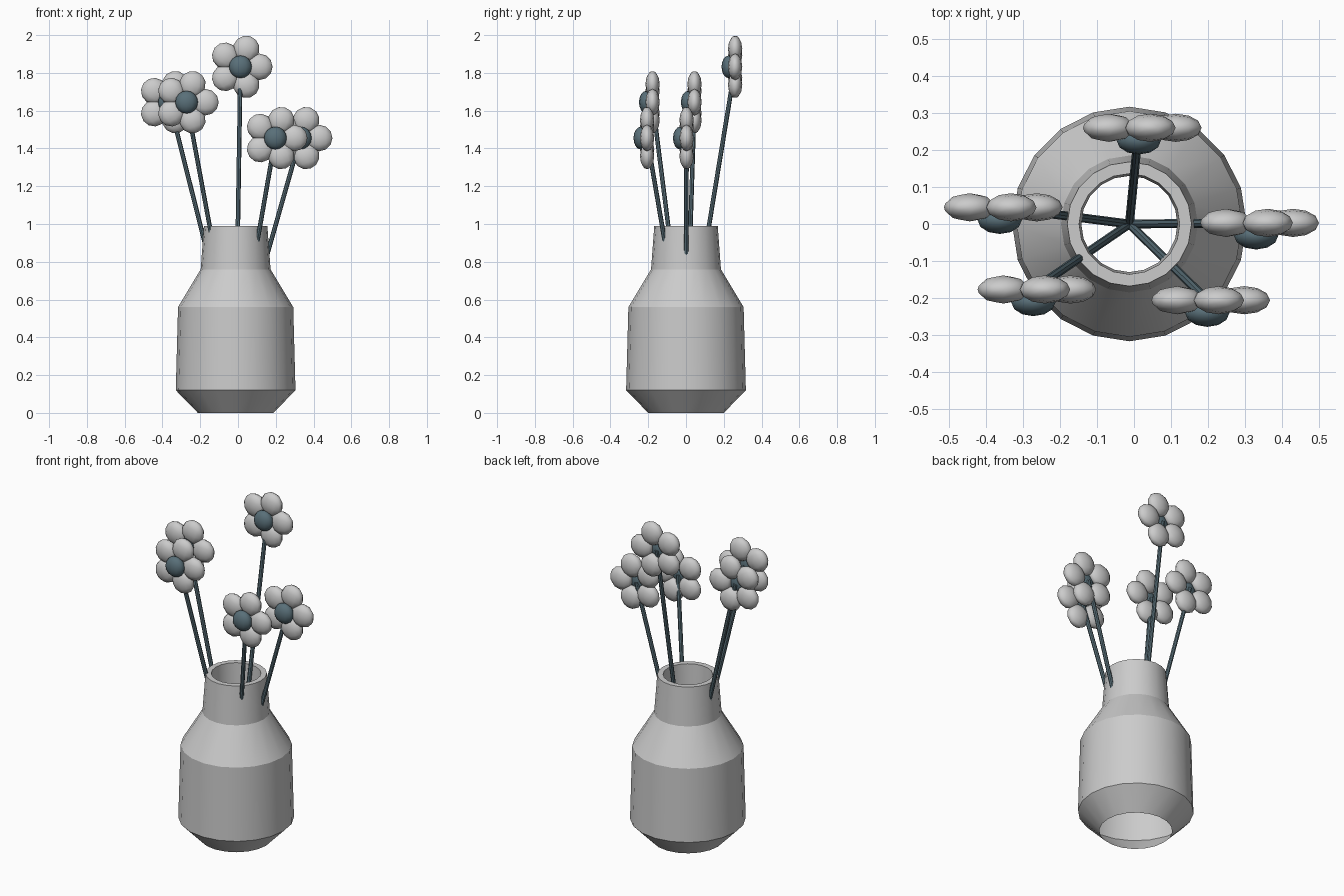
import bpy, bmesh, math
from mathutils import Matrix, Vector

if "Cube" in bpy.data.objects:
    bpy.data.objects.remove(bpy.data.objects["Cube"])

CX = -0.0125
slate = bpy.data.materials.new("slate")
slate.diffuse_color = (0.10, 0.16, 0.19, 1)
slate.use_nodes = True
slate.node_tree.nodes["Principled BSDF"].inputs["Base Color"].default_value = slate.diffuse_color


def make(name, bm, mat=None, angle=None):
    me = bpy.data.meshes.new(name)
    bm.to_mesh(me)
    bm.free()
    ob = bpy.data.objects.new(name, me)
    bpy.context.collection.objects.link(ob)
    if mat:
        me.materials.append(mat)
    for p in me.polygons:
        p.use_smooth = True
    if angle:
        bpy.ops.object.select_all(action='DESELECT')
        bpy.context.view_layer.objects.active = ob
        ob.select_set(True)
        bpy.ops.object.shade_smooth_by_angle(angle=math.radians(angle))
    return ob


def lathe(name, profile, sides):
    bm = bmesh.new()
    rings = []
    for r, z in profile:
        rings.append([bm.verts.new((CX + r * math.cos(2 * math.pi * i / sides),
                                    r * math.sin(2 * math.pi * i / sides), z))
                      for i in range(sides)])
    for a, b in zip(rings, rings[1:]):
        for i in range(sides):
            j = (i + 1) % sides
            bm.faces.new((a[i], a[j], b[j], b[i]))
    return make(name, bm, angle=25)


# vase: open at the bottom, thick rim turning into the neck
lathe("vase", [(0.2, 0), (0.317, 0.12), (0.305, 0.56), (0.185, 0.76),
               (0.168, 0.99), (0.136, 0.99), (0.13, 0.8)], 20)


def stem(name, a, b, r=0.012):
    d = b - a
    bm = bmesh.new()
    m = Matrix.Translation((a + b) / 2) @ d.to_track_quat('Z', 'Y').to_matrix().to_4x4()
    bmesh.ops.create_cone(bm, cap_ends=True, segments=8, radius1=r, radius2=r,
                          depth=d.length, matrix=m)
    make(name, bm, slate, 40)


def flower(i, c):
    # five flattened petals, their poles pointing outwards
    bm = bmesh.new()
    for k in range(5):
        m = (Matrix.Translation(c) @ Matrix.Rotation(-2 * math.pi * k / 5, 4, 'Y')
             @ Matrix.Translation((0.1, 0, 0)) @ Matrix.Diagonal((0.07, 0.038, 0.07, 1))
             @ Matrix.Rotation(math.pi / 2, 4, 'Y'))
        bmesh.ops.create_uvsphere(bm, u_segments=12, v_segments=6, radius=1, matrix=m)
    make(f"petals_{i}", bm)
    # domed centre in front of the petals
    bm = bmesh.new()
    m = Matrix.Translation(c + Vector((0, -0.034, 0))) @ Matrix.Diagonal((0.06, 0.038, 0.06, 1))
    bmesh.ops.create_uvsphere(bm, u_segments=12, v_segments=8, radius=1, matrix=m)
    make(f"flower_centre_{i}", bm, slate)
    stem(f"stem_{i}", Vector((CX, 0, 0.25)), c)


for i, c in enumerate([(0.013, 0.26, 1.832), (-0.363, 0.045, 1.645),
                       (-0.272, -0.177, 1.645), (0.198, -0.206, 1.455),
                       (0.33, 0.003, 1.455)], 1):
    flower(i, Vector(c))
